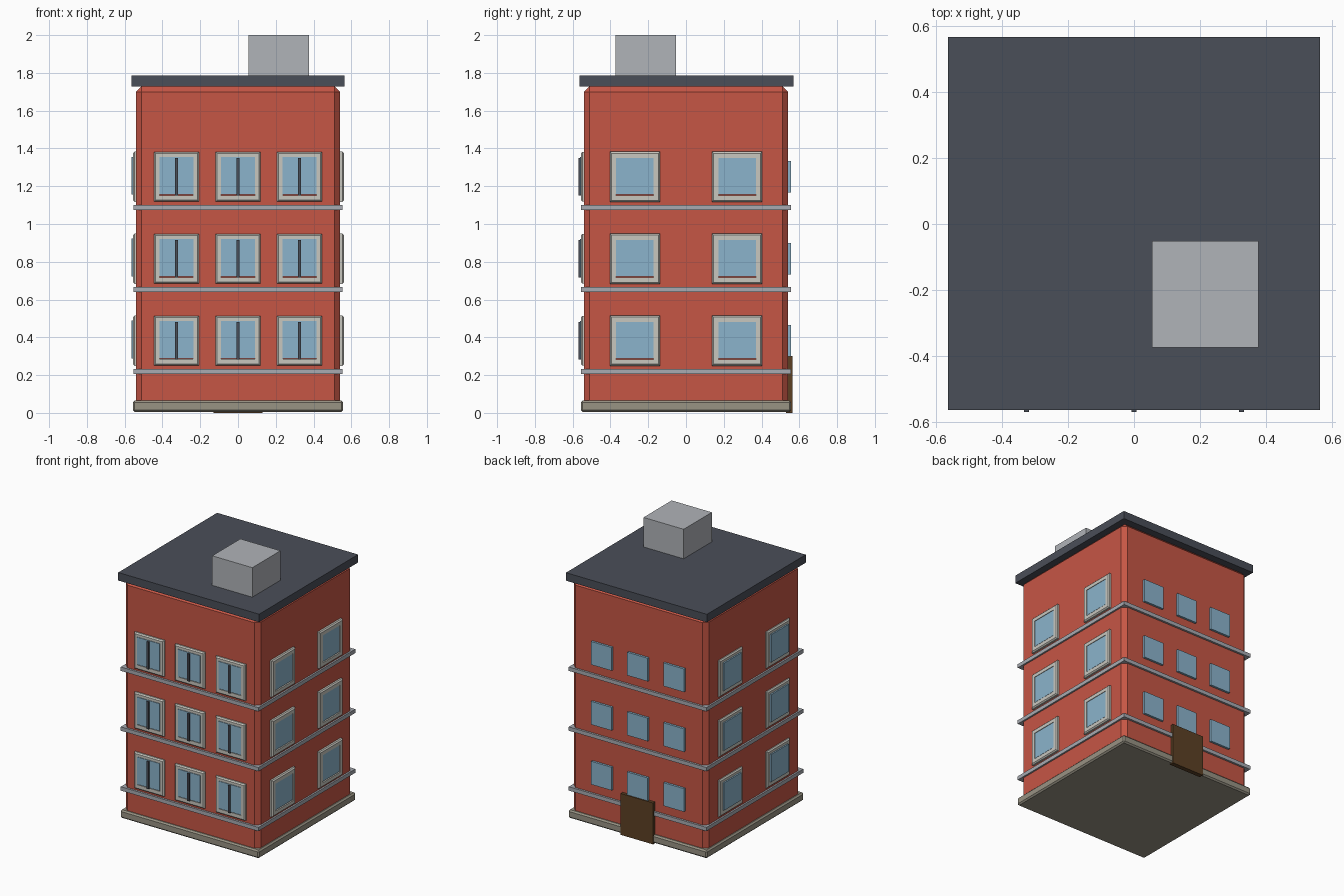
import bpy, bmesh

if "Cube" in bpy.data.objects:
    bpy.data.objects.remove(bpy.data.objects["Cube"])


def material(name, rgb):
    """Flat colour from 0-255 screen values."""
    m = bpy.data.materials.new(name)
    lin = [((c / 255 + 0.055) / 1.055) ** 2.4 for c in rgb]
    m.diffuse_color = (*lin, 1)
    m.use_nodes = True
    m.node_tree.nodes["Principled BSDF"].inputs["Base Color"].default_value = m.diffuse_color
    return m


BRICK = material("brick red", (198, 86, 69))
ROOF = material("dark slate", (74, 78, 88))
STONE = material("base stone", (152, 147, 132))
LEDGE = material("ledge grey", (168, 171, 178))
VENT = material("light grey", (176, 179, 184))
FRAME = material("frame cream", (200, 199, 191))
GLASS = material("glass blue", (139, 180, 204))
DOOR = material("door brown", (92, 64, 36))


def finish(name, bm, mat):
    bmesh.ops.recalc_face_normals(bm, faces=bm.faces)
    mesh = bpy.data.meshes.new(name)
    bm.to_mesh(mesh)
    bm.free()
    mesh.materials.append(mat)
    ob = bpy.data.objects.new(name, mesh)
    bpy.context.collection.objects.link(ob)
    return ob


def box(name, x, y, z, mat, bevel=0):
    """Box from (min, max) ranges, with an optional chamfer."""
    bm = bmesh.new()
    bmesh.ops.create_cube(bm, size=1)
    for v in bm.verts:
        v.co = [r[0] if c < 0 else r[1] for c, r in zip(v.co, (x, y, z))]
    if bevel:
        bmesh.ops.bevel(bm, geom=bm.edges[:], offset=bevel, segments=1,
                        affect='EDGES')
    return finish(name, bm, mat)


def wall_point(side, u, d, z):
    """u runs along the wall, d is the distance outward from the centre."""
    return {"front": (u, -d, z), "back": (u, d, z),
            "right": (d, u, z), "left": (-d, u, z)}[side]


def wall_box(name, side, u, w, z, h, d0, d1, mat):
    a = wall_point(side, u - w / 2, d0, z - h / 2)
    b = wall_point(side, u + w / 2, d1, z + h / 2)
    return box(name, *[(min(p, q), max(p, q)) for p, q in zip(a, b)], mat)


def wall_frame(name, side, u, w, z, h, hole_w, hole_h, d0, d1, mat):
    """Rectangular window surround with an open middle and chamfered rim."""
    c = 0.008
    loops = [(hole_w, hole_h, d0), (w, h, d0), (w, h, d1 - c),
             (w - 2 * c, h - 2 * c, d1), (hole_w, hole_h, d1)]
    bm = bmesh.new()
    rings = [[bm.verts.new(wall_point(side, u + sx * lw / 2, d, z + sz * lh / 2))
              for sx, sz in ((-1, -1), (1, -1), (1, 1), (-1, 1))]
             for lw, lh, d in loops]
    for a, b in zip(rings, rings[1:] + rings[:1]):
        for i in range(4):
            j = (i + 1) % 4
            bm.faces.new((a[i], a[j], b[j], b[i]))
    return finish(name, bm, mat)


# Main masses
box("walls", (-.54, .54), (-.54, .54), (.012, 1.73), BRICK, 0.03)
box("base", (-.557, .557), (-.557, .557), (.006, .065), STONE, 0.01)
box("roof_slab", (-.565, .565), (-.565, .568), (1.728, 1.786), ROOF)
box("roof_vent", (.055, .377), (-.374, -.052), (1.78, 2.0), VENT)

for floor, z in enumerate((0.382, 0.816, 1.250)):
    tag = f"_floor_{floor + 1}"
    # Ledge below the windows
    box("ledge" + tag, (-.552, .552), (-.555, .555),
        (z - .177, z - .149), LEDGE)

    # Front windows with a central mullion
    for u in (-.326, 0, .326):
        wall_frame("front_frame" + tag, "front", u, .238, z, .264,
                   .178, .196, .53, .557, FRAME)
        wall_box("front_glass" + tag, "front", u, .18, z + .006, .198,
                 .53, .561, GLASS)
        wall_box("front_mullion" + tag, "front", u, .016, z, .2,
                 .53, .57, ROOF)

    # Side windows
    for side, rim, pane in (("right", .561, .557), ("left", .555, .565)):
        for u in (-.271, .271):
            wall_frame(side + "_frame" + tag, side, u, .265, z, .265,
                       .198, .198, .53, rim, FRAME)
            wall_box(side + "_glass" + tag, side, u, .2, z + .006, .2,
                     .53, pane, GLASS)

    # Plain back windows
    for u in (-.29, 0, .29):
        wall_box("back_glass" + tag, "back", u, .165, z, .168,
                 .53, .556, GLASS)

# Back door
box("back_door", (-.13, .13), (.53, .563), (0, .30), DOOR)
